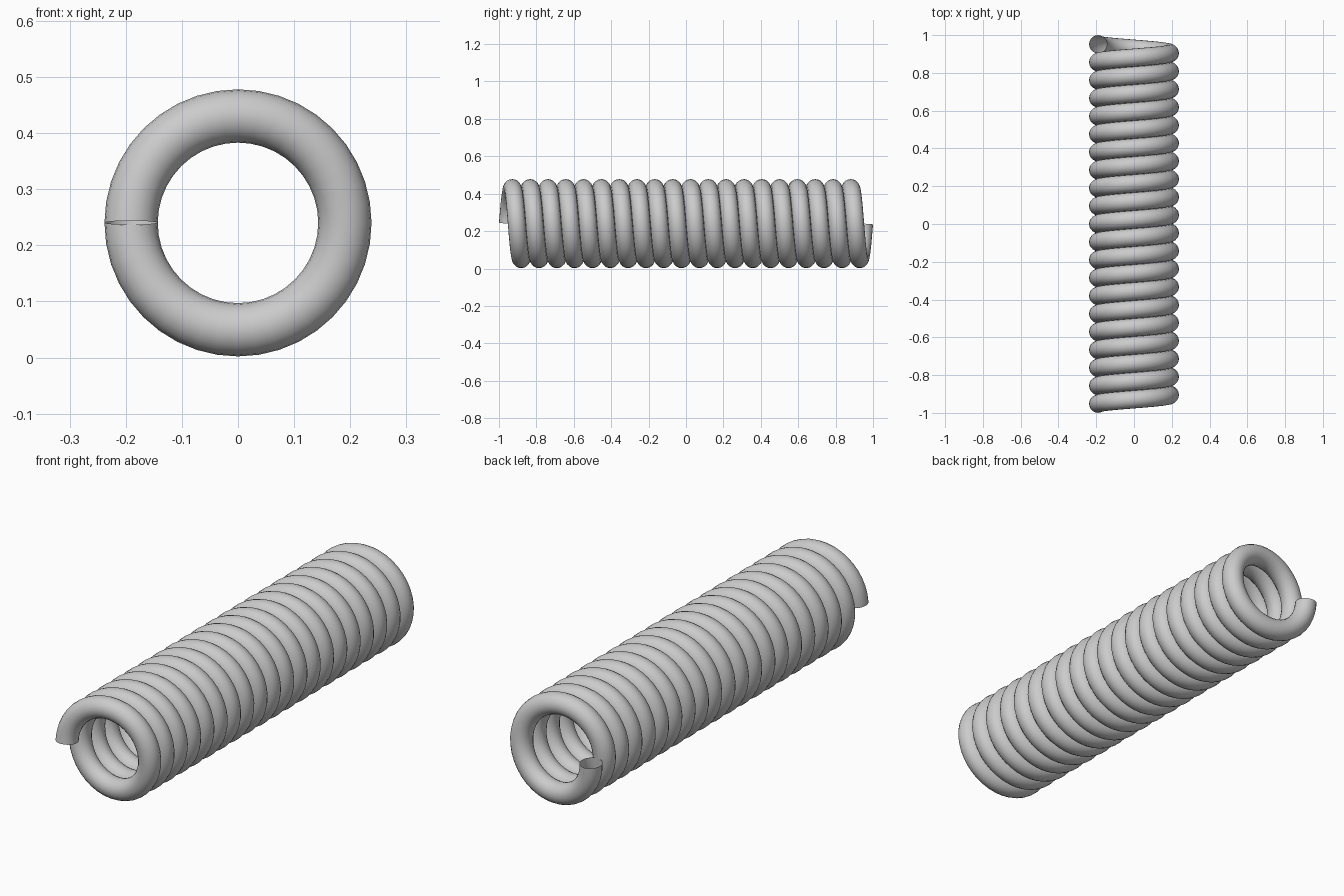
import bpy, bmesh
from math import sin, cos, tau
from mathutils import Vector

if "Cube" in bpy.data.objects:
    bpy.data.objects.remove(bpy.data.objects["Cube"])

TURNS, STEPS, SIDES = 20, 40, 20     # coils, rings per coil, sides of the wire
COIL_R, WIRE_R = 0.1905, 0.0475
HALF = 1.0 - WIRE_R                  # half length of the helix centreline
CENTRE_Z = 0.24
PITCH = 2 * HALF / TURNS

# Coil: round wire swept along a helix around the y axis, open at both ends
bm = bmesh.new()
rings = []
for i in range(TURNS * STEPS + 1):
    a = tau * i / STEPS
    radial = Vector((-cos(a), 0, sin(a)))
    tangent = Vector((COIL_R * sin(a), PITCH / tau, COIL_R * cos(a))).normalized()
    side = tangent.cross(radial)
    centre = radial * COIL_R + Vector((0, -HALF + PITCH * i / STEPS, CENTRE_Z))
    rings.append([bm.verts.new(centre + WIRE_R * (radial * cos(t) + side * sin(t)))
                  for t in (tau * k / SIDES for k in range(SIDES))])
for r0, r1 in zip(rings, rings[1:]):
    for k in range(SIDES):
        n = (k + 1) % SIDES
        bm.faces.new((r0[k], r0[n], r1[n], r1[k])).smooth = True

mesh = bpy.data.meshes.new("coil_spring")
bm.to_mesh(mesh)
bm.free()
spring = bpy.data.objects.new("coil_spring", mesh)
bpy.context.collection.objects.link(spring)
